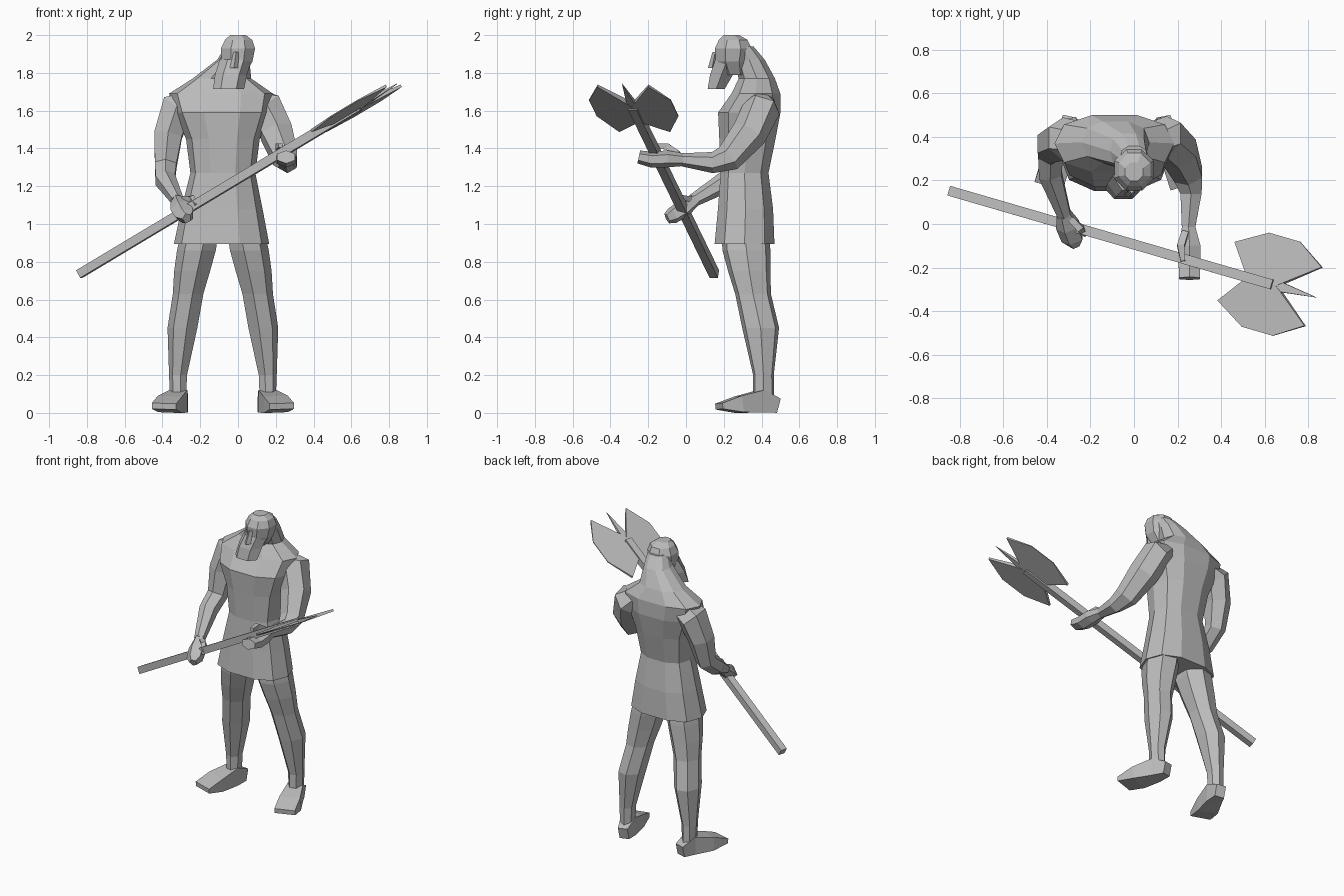
import bpy, bmesh, math
from mathutils import Vector

cube = bpy.data.objects.get("Cube")
if cube:
    bpy.data.objects.remove(cube)

GREY = (0.5, 0.5, 0.5, 1)
mat = bpy.data.materials.new("stone grey")
mat.use_nodes = True
mat.diffuse_color = GREY
mat.node_tree.nodes["Principled BSDF"].inputs["Base Color"].default_value = GREY
MID = -0.08  # body symmetry plane


def finish(name, bm):
    bmesh.ops.recalc_face_normals(bm, faces=bm.faces)
    mesh = bpy.data.meshes.new(name)
    bm.to_mesh(mesh)
    bm.free()
    mesh.materials.append(mat)
    obj = bpy.data.objects.new(name, mesh)
    bpy.context.collection.objects.link(obj)
    return obj


def loft(name, rings, sides=6, level=False, phase=0.5, flip=False, power=1.0):
    """Skin rings of (x, y, z, half width, half depth) along their path."""
    bm = bmesh.new()
    centres = [Vector(r[:3]) for r in rings]
    loops = []
    for i, ring in enumerate(rings):
        if level:
            t = Vector((0, 0, 1))
        else:
            t = (centres[min(i + 1, len(rings) - 1)] - centres[max(i - 1, 0)]).normalized()
        a = Vector((1, 0, 0))
        a = (a - t * a.dot(t)).normalized()
        b = t.cross(a)
        loop = []
        for k in range(sides):
            ang = 2 * math.pi * (k + phase) / sides
            c, s = (math.copysign(abs(f) ** power, f) for f in (math.cos(ang), math.sin(ang)))
            p = centres[i] + a * ring[3] * c + b * ring[-1] * s
            if flip:
                p.x = 2 * MID - p.x
            loop.append(bm.verts.new(p))
        loops.append(loop)
    for lo, hi in zip(loops, loops[1:]):
        for k in range(sides):
            n = (k + 1) % sides
            bm.faces.new((lo[k], lo[n], hi[n], hi[k]))
    bm.faces.new(loops[0])
    bm.faces.new(loops[-1])
    return finish(name, bm)


# Tunic, chest, sloping shoulders and neck
loft("tunic_torso", [
    (-.087, .31, .895, .252, .165), (-.085, .315, 1.08, .215, .152),
    (-.08, .31, 1.27, .172, .132), (-.08, .325, 1.45, .195, .155),
    (-.085, .335, 1.59, .25, .172), (-.09, .37, 1.69, .275, .135),
    (-.085, .375, 1.77, .155, .10), (-.025, .335, 1.87, .085, .085),
    (0, .30, 1.94, .065, .06)], sides=10, level=True, phase=0, power=.82)

# Head with long squared beard and nose
loft("head", [
    (-.02, .26, 1.79, .06, .075), (-.005, .245, 1.86, .088, .095),
    (.0, .25, 1.93, .098, .105), (.003, .25, 1.975, .078, .082),
    (.0, .24, 2.0, .045, .045)], sides=8, level=True)
loft("beard", [
    (-.05, .16, 1.715, .082, .052), (-.037, .188, 1.79, .085, .07),
    (-.012, .22, 1.87, .085, .075)], sides=6, level=True, phase=0)
loft("nose", [(-.022, .138, 1.825, .022, .022), (-.01, .155, 1.91, .014, .015)],
     sides=4, level=True, phase=0)

# Legs and splayed feet
for label, flip in (("left", False), ("right", True)):
    loft(label + "_leg", [
        (.04, .315, .94, .105, .13), (.055, .32, .86, .108, .13),
        (.078, .335, .75, .1, .115),
        (.10, .355, .63, .085, .097), (.13, .395, .45, .083, .1),
        (.155, .41, .2, .05, .056), (.155, .41, .08, .045, .058)],
        sides=7, level=True, phase=0, flip=flip)
    loft(label + "_foot", [
        (.135, .485, .04, .045, .055), (.155, .40, .062, .07, .085),
        (.20, .28, .045, .095, .062), (.232, .175, .035, .095, .022)],
        sides=4, flip=flip)

# Lowered right arm and gripping hand
loft("right_arm", [
    (-.22, .385, 1.645, .08), (-.325, .39, 1.61, .1), (-.37, .365, 1.47, .085),
    (-.383, .33, 1.31, .066), (-.385, .23, 1.235, .06), (-.32, .04, 1.125, .035)])
loft("right_hand", [
    (-.322, .05, 1.13, .035), (-.3, -.01, 1.085, .06, .05),
    (-.28, -.07, 1.045, .055, .045), (-.27, -.10, 1.03, .025, .03)], sides=5)
loft("right_thumb", [(-.29, .02, 1.13, .022), (-.245, -.02, 1.135, .022),
                     (-.22, -.05, 1.10, .012)], sides=4)

# Raised left arm with level forearm and hand
loft("left_arm", [
    (.05, .385, 1.645, .08), (.15, .40, 1.61, .1), (.205, .335, 1.48, .095),
    (.25, .225, 1.35, .075), (.262, .14, 1.325, .056), (.25, -.02, 1.34, .035)])
loft("left_hand", [
    (.25, 0, 1.34, .032), (.255, -.10, 1.345, .058, .045),
    (.255, -.18, 1.34, .058, .042), (.255, -.25, 1.355, .055, .035)], sides=6)
loft("left_thumb", [(.235, -.04, 1.37, .022), (.215, -.10, 1.41, .024),
                    (.225, -.17, 1.415, .015)], sides=4)

# Axe: u runs along the shaft, v across the blades, w through their thickness
butt = Vector((-.84, .15, .735))
u = Vector((1.67, -.485, 1.0)).normalized()
v = Vector((.28, .96, 0))
v = (v - u * v.dot(u)).normalized()
w = u.cross(v)


def axe_point(along, across, thick=0):
    return butt + u * along + v * across + w * thick


# Square shaft
bm = bmesh.new()
ends = [[bm.verts.new(axe_point(s, .023 * a, .023 * b))
         for a, b in ((-1, -1), (1, -1), (1, 1), (-1, 1))] for s in (0, 1.78)]
for k in range(4):
    n = (k + 1) % 4
    bm.faces.new((ends[0][k], ends[0][n], ends[1][n], ends[1][k]))
for end in ends:
    bm.faces.new(end)
finish("axe_shaft", bm)


def plate(name, outline, thick_at, sign=1):
    """Wedge plate: thick at the shaft, sharp along its rim."""
    bm = bmesh.new()
    faces = []
    for s in (-1, 1):
        faces.append([bm.verts.new(axe_point(p, sign * q, s * thick_at(p, q)))
                      for p, q in outline])
        bm.faces.new(faces[-1])
    for k in range(len(outline)):
        n = (k + 1) % len(outline)
        bm.faces.new((faces[0][k], faces[0][n], faces[1][n], faces[1][k]))
    finish(name, bm)


# Twin blades and tip spike
BLADE = [(1.64, .0), (1.52, .14), (1.68, .225), (1.85, .225), (2.0, .14), (1.8, .0)]
for label, sign in (("upper_blade", 1), ("lower_blade", -1)):
    plate(label, BLADE, lambda p, q: .015 - .055 * q, sign)
plate("tip_spike", [(1.76, -.03), (2.02, 0), (1.76, .03)],
      lambda p, q: .015 if p < 1.9 else .002)
